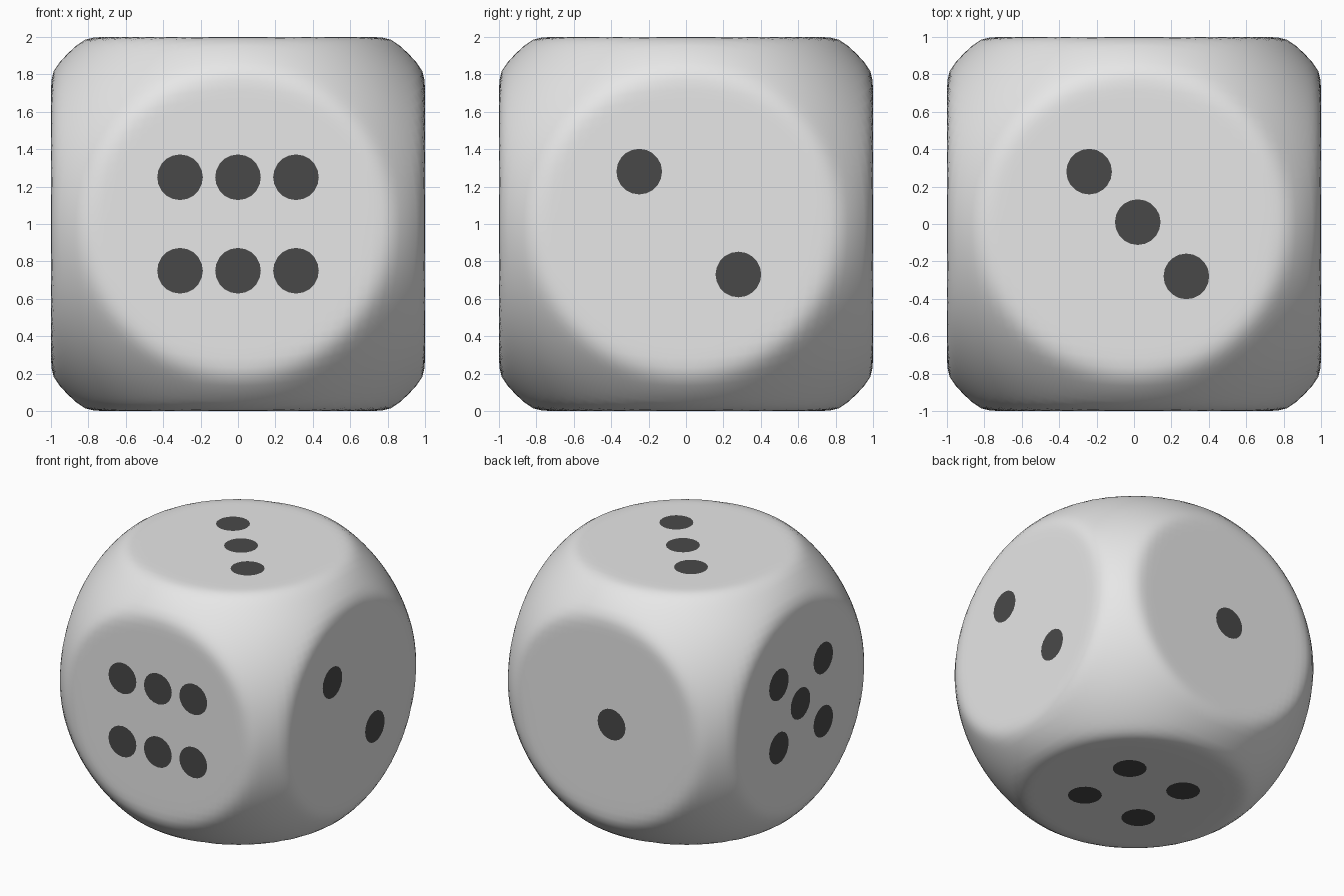
import bpy, bmesh, math
from mathutils import Vector

if "Cube" in bpy.data.objects:
    bpy.data.objects.remove(bpy.data.objects["Cube"])

R = 1.29      # radius of the ball that rounds the cube
PIP = 0.122   # pip radius


def material(name, value):
    m = bpy.data.materials.new(name)
    m.diffuse_color = (value, value, value, 1)
    m.use_nodes = True
    m.node_tree.nodes["Principled BSDF"].inputs["Base Color"].default_value = m.diffuse_color
    return m


def add_object(name, bm, mat):
    me = bpy.data.meshes.new(name)
    bm.to_mesh(me)
    bm.free()
    me.materials.append(mat)
    ob = bpy.data.objects.new(name, me)
    bpy.context.collection.objects.link(ob)
    return ob


white = material("body white", 0.8)
black = material("pip black", 0.066)

# Body: gridded cube blown up to a ball, then flattened on six sides
bm = bmesh.new()
bmesh.ops.create_cube(bm, size=2)
bmesh.ops.subdivide_edges(bm, edges=bm.edges[:], cuts=31, use_grid_fill=True)
for v in bm.verts:
    p = Vector([math.tan(c * math.pi / 4) for c in v.co]).normalized() * R
    v.co = [max(-1, min(1, c)) for c in p]
    v.co.z += 1
for f in bm.faces:
    f.smooth = True
body = add_object("die_body", bm, white)
soften = body.modifiers.new("soft rims", 'SMOOTH')
soften.factor = 0.5
soften.iterations = 6

# Pips: (normal, u axis, v axis, spots); spots measured from the face centre
X, Y, Z = Vector((1, 0, 0)), Vector((0, 1, 0)), Vector((0, 0, 1))
faces = {
    "front": (-Y, X, Z, [(x, z) for x in (-0.31, 0, 0.31) for z in (-0.25, 0.25)]),
    "right": (X, Y, Z, [(-0.25, 0.28), (0.28, -0.27)]),
    "top": (Z, X, Y, [(-0.24, 0.28), (0.02, 0.01), (0.28, -0.28)]),
    "back": (Y, -X, Z, [(0.05, -0.02)]),
    "left": (-X, -Y, Z, [(0, 0.02)] + [(y, z) for y in (-0.27, 0.285) for z in (-0.23, 0.27)]),
    "bottom": (-Z, X, -Y, [(x, y) for x in (-0.25, 0.25) for y in (-0.25, 0.25)]),
}
for name, (n, u, w, spots) in faces.items():
    bm = bmesh.new()
    for a, b in spots:
        c = Z + n * 1.002 + u * a + w * b
        ring = [2 * math.pi * i / 20 for i in range(20)]
        bm.faces.new([bm.verts.new(c + (u * math.cos(t) + w * math.sin(t)) * PIP) for t in ring])
    add_object(name + "_pips", bm, black)
